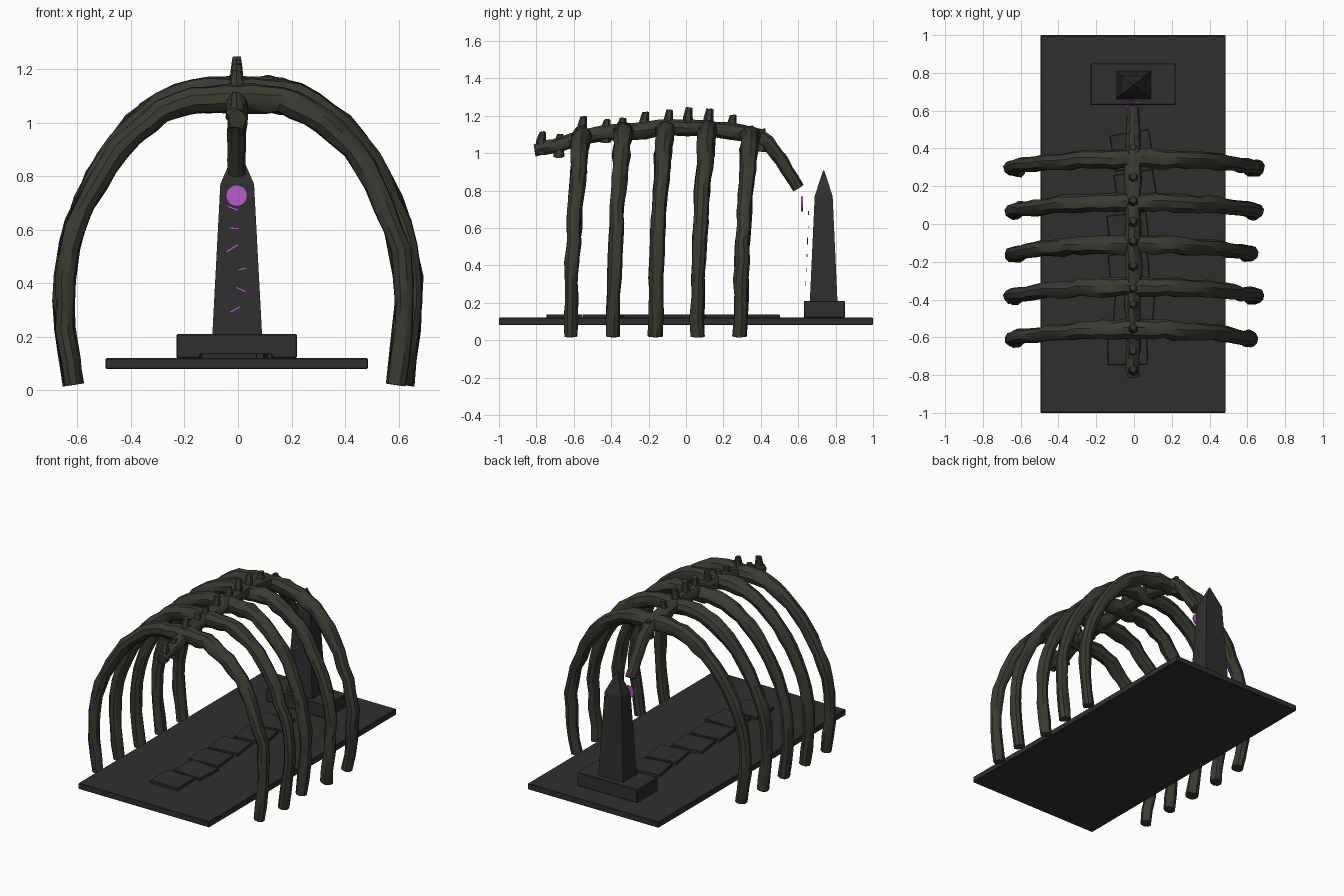
import bpy, bmesh, math, random
from mathutils import Vector, Matrix

if "Cube" in bpy.data.objects:
    bpy.data.objects.remove(bpy.data.objects["Cube"])

random.seed(7)


def material(name, rgb):
    m = bpy.data.materials.new(name)
    m.diffuse_color = (*rgb, 1)
    m.use_nodes = True
    m.node_tree.nodes["Principled BSDF"].inputs["Base Color"].default_value = m.diffuse_color
    return m


BONE = material("dark olive bone", (0.042, 0.041, 0.030))
STONE = material("charcoal stone", (0.028, 0.028, 0.029))
GLOW = material("violet glow", (0.48, 0.11, 0.60))


def finish(name, bm, mat, smooth=False, bevel=0):
    bmesh.ops.recalc_face_normals(bm, faces=bm.faces[:])
    me = bpy.data.meshes.new(name)
    bm.to_mesh(me)
    bm.free()
    me.materials.append(mat)
    ob = bpy.data.objects.new(name, me)
    bpy.context.collection.objects.link(ob)
    if bevel:
        b = ob.modifiers.new("edge", 'BEVEL')
        b.width = bevel
        b.segments = 1
    if smooth:
        bpy.ops.object.select_all(action='DESELECT')
        bpy.context.view_layer.objects.active = ob
        ob.select_set(True)
        bpy.ops.object.shade_smooth_by_angle(angle=math.radians(35))
    return ob


def box(name, size, loc, mat, rot=(0, 'Z'), bevel=0):
    bm = bmesh.new()
    m = (Matrix.Translation(loc) @ Matrix.Rotation(math.radians(rot[0]), 4, rot[1])
         @ Matrix.Diagonal((*size, 1)))
    bmesh.ops.create_cube(bm, size=1, matrix=m)
    return finish(name, bm, mat, bevel=bevel)


def stacked(name, sections, mat, smooth=False):
    """Skin a list of vertex rings, capping both ends."""
    bm = bmesh.new()
    rings = [[bm.verts.new(p) for p in s] for s in sections]
    n = len(rings[0])
    for a, b in zip(rings, rings[1:]):
        for i in range(n):
            j = (i + 1) % n
            bm.faces.new((a[i], a[j], b[j], b[i]))
    bm.faces.new(rings[0])
    bm.faces.new(rings[-1])
    return finish(name, bm, mat, smooth)


def resample(pts, count):
    """Smooth path through the points, evenly spaced."""
    dense = []
    ext = [pts[0] * 2 - pts[1]] + pts + [pts[-1] * 2 - pts[-2]]
    for a, b, c, d in zip(ext, ext[1:], ext[2:], ext[3:]):
        for k in range(12):
            t = k / 12
            dense.append(0.5 * (2 * b + (c - a) * t + (2 * a - 5 * b + 4 * c - d) * t * t
                                + (3 * b - a - 3 * c + d) * t ** 3))
    dense.append(pts[-1])
    return [dense[round(i * (len(dense) - 1) / (count - 1))] for i in range(count)]


def knobbly_tube(name, pts, count, radius, side, sides=9):
    """Irregular bone swept along a planar path; side is the plane normal."""
    path = resample([Vector(p) for p in pts], count)
    sections = []
    for i, p in enumerate(path):
        t = (path[min(i + 1, count - 1)] - path[max(i - 1, 0)]).normalized()
        u = (side - t * side.dot(t)).normalized()
        v = t.cross(u)
        c = p + (u + v) * random.uniform(-0.005, 0.005)
        r = radius(i / (count - 1)) * random.uniform(0.92, 1.08)
        ring = []
        for k in range(sides):
            a = math.tau * k / sides
            q = r * random.uniform(0.93, 1.07)
            ring.append(c + u * math.cos(a) * q + v * math.sin(a) * q)
        sections.append(ring)
    return stacked(name, sections, BONE, True)


# Floor slab and plinth
box("floor_slab", (0.98, 2.0, 0.04), (-0.005, 0, 0.10), STONE, bevel=0.004)
box("plinth", (0.45, 0.22, 0.09), (-0.005, 0.74, 0.165), STONE, bevel=0.004)


# Obelisk
def rect(hx, hy, z):
    return [(-0.003 + sx * hx, 0.736 + sy * hy, z)
            for sx, sy in ((-1, -1), (1, -1), (1, 1), (-1, 1))]


stacked("obelisk", [rect(0.093, 0.074, 0.205), rect(0.063, 0.048, 0.77),
                    rect(0.003, 0.003, 0.908)], STONE)

# Stepping stones
for i, (x, y, ang) in enumerate([(-0.035, -0.65, 1), (0.0, -0.45, -4), (-0.025, -0.25, 5),
                                 (-0.03, -0.04, 7), (0.01, 0.18, 9), (-0.01, 0.39, 10)]):
    box(f"path_stone_{i + 1}", (0.21, 0.19, 0.026), (x, y, 0.125), STONE, (ang, 'Z'), 0.003)

# Rib arches
HALF = [(0.61, 0.02), (0.64, 0.25), (0.635, 0.48), (0.575, 0.68), (0.485, 0.85),
        (0.37, 0.985), (0.25, 1.07), (0.12, 1.105)]
for i, (y, wide) in enumerate([(-0.56, 0.97), (-0.335, 1.01), (-0.11, 0.96),
                               (0.115, 1.01), (0.345, 1.01)]):
    lift = (-0.015, 0.01, 0.015, 0.015, -0.01)[i]

    def spot(x, z):
        return (x, y - 0.055 * (1 - (z / 1.11) ** 2), z + lift * z)
    pts = ([spot(-x * 1.01, z) for x, z in HALF] + [spot(0, 1.10)]
           + [spot(x * wide, z) for x, z in reversed(HALF)])
    knobbly_tube(f"rib_arch_{i + 1}", pts, 37,
                 lambda t: 0.038 + 0.014 * math.sin(math.pi * t) ** 3, Vector((0, 1, 0)))

# Backbone with drooping tail
SPINE = [(0, -0.81, 1.015), (0, -0.70, 1.035), (0, -0.56, 1.085), (0, -0.33, 1.115),
         (0, -0.10, 1.135), (0, 0.12, 1.13), (0, 0.34, 1.10), (0, 0.43, 1.06),
         (0, 0.51, 0.96), (-0.005, 0.605, 0.815)]
knobbly_tube("backbone", [(x - 0.005, y, z) for x, y, z in SPINE], 29,
             lambda t: 0.034 + 0.011 * math.sin(math.pi * t), Vector((1, 0, 0)))

# Vertebra spurs
for i, (y, top) in enumerate([(-0.775, 1.115), (-0.68, 1.10), (-0.555, 1.195), (-0.43, 1.18),
                              (-0.345, 1.19), (-0.225, 1.22), (-0.095, 1.23), (0.01, 1.245),
                              (0.12, 1.24), (0.245, 1.205), (0.40, 1.13)]):
    rings = []
    for h, z, dy in ((0.030, top - 0.12, 0), (0.026, top - 0.05, 0), (0.018, top, 0.008)):
        rings.append([(-0.005 + h * math.cos(a), y + dy + h * math.sin(a),
                       z + random.uniform(-0.006, 0.004))
                      for a in (math.tau * (k + 0.5) / 6 for k in range(6))])
    stacked(f"spur_{i + 1}", rings, BONE)

# Glowing disc
bm = bmesh.new()
bmesh.ops.create_cone(bm, cap_ends=True, segments=28, radius1=0.04, radius2=0.04, depth=0.009,
                      matrix=Matrix.Translation((-0.005, 0.620, 0.727))
                      @ Matrix.Rotation(math.pi / 2, 4, 'X'))
finish("glowing_disc", bm, GLOW)

# Floating glowing marks in front of the obelisk
for i, (x, y, z, length, ang) in enumerate([(-0.02, 0.655, 0.680, 0.042, 20),
                                            (-0.015, 0.653, 0.605, 0.042, 3),
                                            (-0.022, 0.650, 0.530, 0.055, -32),
                                            (0.016, 0.647, 0.453, 0.032, -12),
                                            (0.011, 0.643, 0.376, 0.040, 25),
                                            (-0.010, 0.640, 0.302, 0.042, -28)]):
    box(f"glowing_mark_{i + 1}", (length, 0.004, 0.008), (x, y, z), GLOW, (ang, 'Y'))
